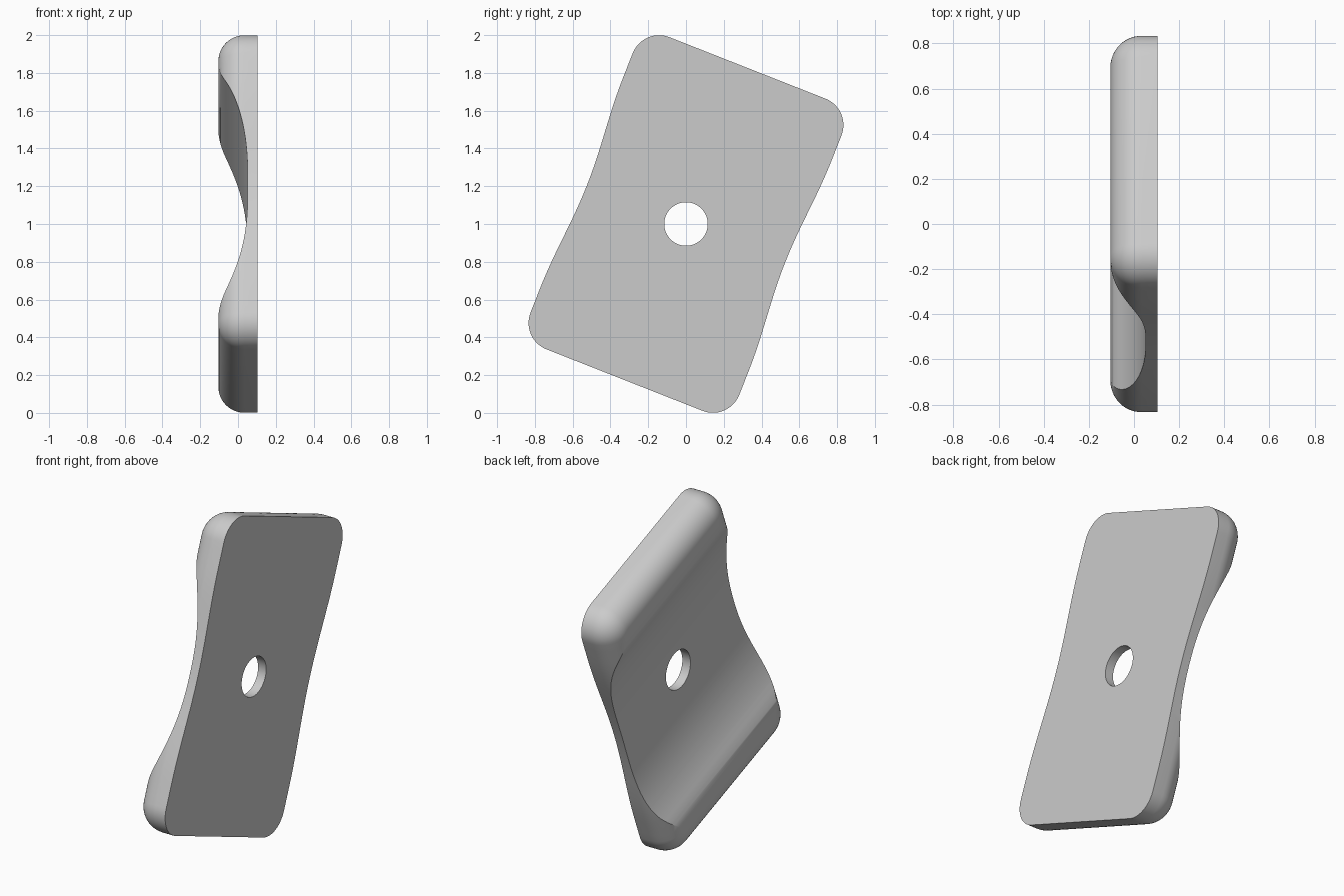
import bpy, bmesh, math
from mathutils import Matrix, Vector

cube = bpy.data.objects.get("Cube")
if cube:
    bpy.data.objects.remove(cube, do_unlink=True)

LENGTH, THICK, CORNER, ROUND = 0.888, 0.209, 0.15, 0.139
TILT = math.radians(21.5)
c, s = math.cos(TILT), math.sin(TILT)
# Local x = width, y = long axis, z = thickness away from the flat face
PLACE = Matrix(((0, 0, -1, THICK / 2), (-c, s, 0, 0), (s, c, 0, 1), (0, 0, 0, 1)))

grey = bpy.data.materials.new("plain_grey")
grey.use_nodes = True
grey.diffuse_color = (0.6, 0.6, 0.6, 1)
grey.node_tree.nodes["Principled BSDF"].inputs["Base Color"].default_value = (0.6, 0.6, 0.6, 1)


def half_width(v):
    """Gently waisted side outline."""
    return 0.5785 - 0.0155 * math.cos(math.pi * min(abs(v) / 0.6, 1))


def scoop_height(v):
    """Hollow surface that eases into the end ridges."""
    rise, k = 0.053 + 0.475 * abs(v) ** 2.7, 0.04
    blend = max(k - abs(rise - THICK), 0) / k
    return min(rise, THICK) - blend * blend * k / 4


def prism(name, points, offset):
    """Extrude a closed loop of points by an offset vector."""
    bm = bmesh.new()
    base = bm.faces.new([bm.verts.new(p) for p in points])
    top = bmesh.ops.extrude_face_region(bm, geom=[base])["geom"]
    moved = [g for g in top if isinstance(g, bmesh.types.BMVert)]
    bmesh.ops.translate(bm, verts=moved, vec=offset)
    bmesh.ops.recalc_face_normals(bm, faces=bm.faces[:])
    return bm


def make_object(name, bm):
    mesh = bpy.data.meshes.new(name)
    bm.to_mesh(mesh)
    bm.free()
    mesh.materials.append(grey)
    obj = bpy.data.objects.new(name, mesh)
    bpy.context.collection.objects.link(obj)
    obj.matrix_world = PLACE
    return obj


# Plate outline: one waisted side and two corners, then its half-turn copy
straight = LENGTH - CORNER
side = [(half_width(v), v) for v in
        [straight * (i / 16 - 1) for i in range(32)]]
cu = half_width(straight) - CORNER
corner = [(cu + CORNER * math.cos(a), straight + CORNER * math.sin(a))
          for a in [math.pi / 2 * i / 14 for i in range(15)]]
right_half = [(u, -v) for u, v in reversed(corner)][:-1] + side + corner
outline = right_half + [(-u, -v) for u, v in right_half]

# Plate with a broad round on the raised rim
bm = prism("plate", [(u, v, 0) for u, v in outline], Vector((0, 0, THICK)))
rim = [e for e in bm.edges if all(v.co.z > THICK / 2 for v in e.verts)]
bmesh.ops.bevel(bm, geom=rim, offset=ROUND, segments=12, profile=0.5,
                affect='EDGES', clamp_overlap=False)
plate = make_object("plate", bm)

# Cutter for the hollow across the width
reach = 0.72
curve = [(-1, v, scoop_height(v)) for v in [reach * (i / 32 - 1) for i in range(65)]]
hollow = curve + [(-1, reach, 0.4), (-1, -reach, 0.4)]
scoop_cutter = make_object("scoop_cutter", prism("scoop", hollow, Vector((2, 0, 0))))

# Cutter for the central hole
circle = [(0.115 * math.cos(a), 0.115 * math.sin(a), -0.2)
          for a in [math.tau * i / 64 for i in range(64)]]
hole_cutter = make_object("hole_cutter", prism("hole", circle, Vector((0, 0, 0.7))))

bpy.ops.object.select_all(action='DESELECT')
bpy.context.view_layer.objects.active = plate
plate.select_set(True)
for cutter in (scoop_cutter, hole_cutter):
    cutter.hide_render = True
    cut = plate.modifiers.new("cut", 'BOOLEAN')
    cut.operation, cut.solver, cut.object = 'DIFFERENCE', 'EXACT', cutter
    bpy.ops.object.modifier_apply(modifier=cut.name)
    bpy.data.objects.remove(cutter, do_unlink=True)

bpy.ops.object.shade_smooth_by_angle(angle=math.radians(30))
